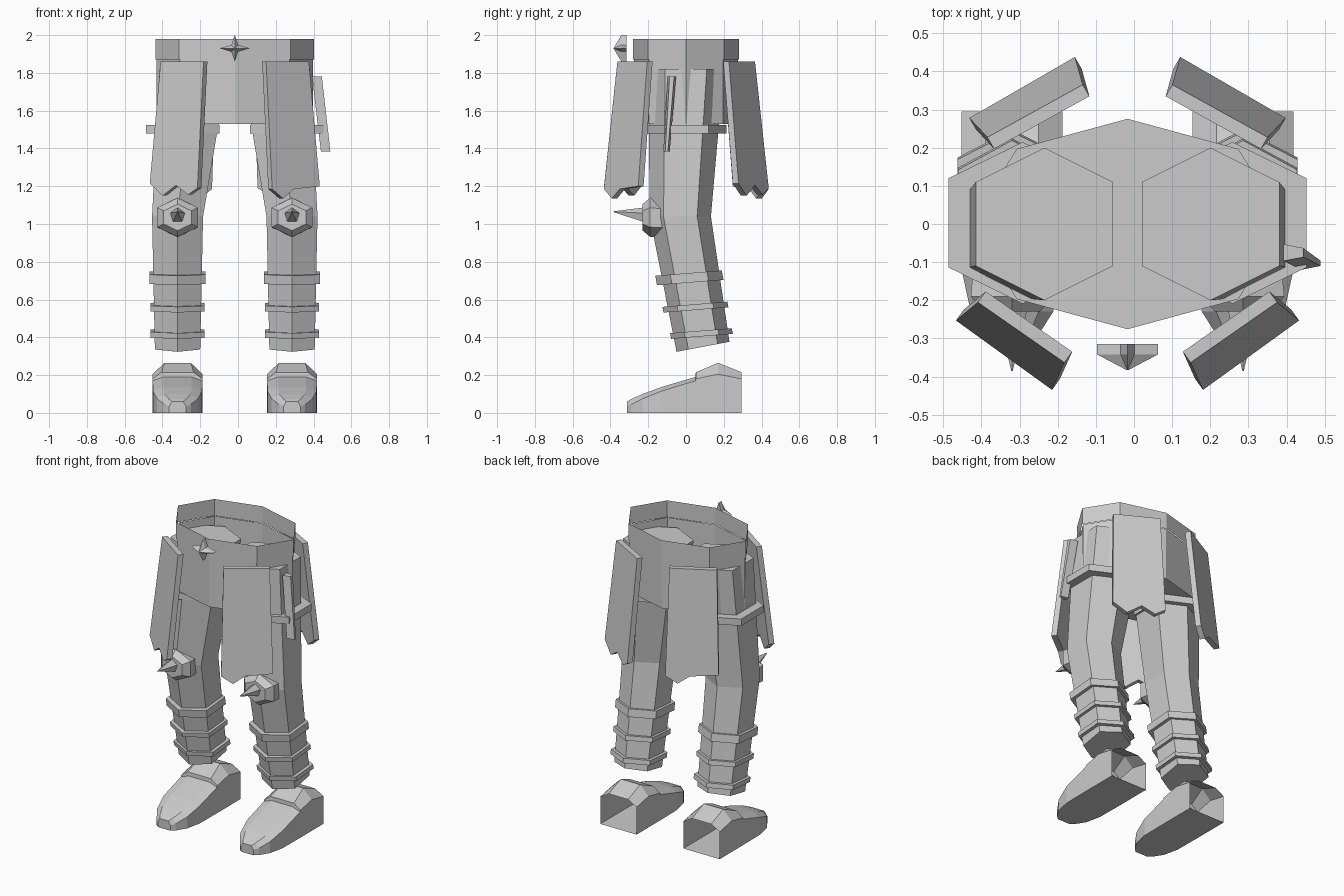
import bpy, math
from mathutils import Vector

if "Cube" in bpy.data.objects:
    bpy.data.objects.remove(bpy.data.objects["Cube"])

AX = -0.017  # mirror axis of the paired parts
grey = bpy.data.materials.new("plain grey")
grey.diffuse_color = (0.6, 0.6, 0.6, 1)
grey.use_nodes = True
grey.node_tree.nodes["Principled BSDF"].inputs["Base Color"].default_value = grey.diffuse_color


def make(name, verts, faces):
    me = bpy.data.meshes.new(name)
    me.from_pydata([tuple(v) for v in verts], [], faces)
    me.materials.append(grey)
    ob = bpy.data.objects.new(name, me)
    bpy.context.collection.objects.link(ob)
    bpy.context.view_layer.objects.active = ob
    bpy.ops.object.mode_set(mode='EDIT')
    bpy.ops.mesh.select_all(action='SELECT')
    bpy.ops.mesh.normals_make_consistent(inside=False)
    bpy.ops.object.mode_set(mode='OBJECT')
    return ob


def loft(name, rings, start=True, end=True):
    """Skin a list of equal-length vertex rings, with optional end caps."""
    n = len(rings[0])
    faces = [(r * n + i, r * n + (i + 1) % n, (r + 1) * n + (i + 1) % n, (r + 1) * n + i)
             for r in range(len(rings) - 1) for i in range(n)]
    if start:
        faces.append(tuple(reversed(range(n))))
    if end:
        faces.append(tuple((len(rings) - 1) * n + i for i in range(n)))
    return make(name, [v for r in rings for v in r], faces)


def hexagon(cx, cy, z, hw, ry, tilt):
    """Leg cross-section: flat on the sides, pointed front and back."""
    pts = [(0, -1), (1, -.55), (1, .55), (0, 1), (-1, .55), (-1, -.55)]
    return [(cx + hw * a, cy + ry * b, z + tilt * ry * b) for a, b in pts]


def disc(cx, y, cz, r, n, rz=None):
    """Ring of points facing the front, first point up."""
    return [(cx + r * math.sin(math.tau * i / n), y,
             cz + (rz or r) * math.cos(math.tau * i / n)) for i in range(n)]


# Hips and belt: open-topped octagonal shells
def octagon(z, s=1.0):
    pts = [(0, .28), (.295, .2), (.42, 0), (.295, -.2), (0, -.28), (-.295, -.2), (-.42, 0), (-.295, .2)]
    return [(AX + s * x, s * y, z) for x, y in pts]


loft("belt", [octagon(1.87), octagon(1.98)], False, False)
loft("hips", [octagon(1.53, .985), octagon(1.87, .985)], True, False)

# Four-pointed star buckle
star = [(0, .07), (.018, .018), (.08, 0), (.018, -.018), (0, -.07), (-.018, -.018), (-.08, 0), (-.018, .018)]
loft("star_buckle", [[(AX + s * x, y, 1.93 + s * z) for x, z in star]
                     for y, s in ((-.315, 1), (-.342, 1), (-.383, .03))])

for side, sx in (("right", -1), ("left", 1)):
    X = AX + sx * .303
    # Bent leg
    loft(side + "_leg", [hexagon(AX + sx * .218, 0, 1.82, .18, .2, 0),
                         hexagon(X, -.03, 1.04, .135, .162, 0),
                         hexagon(X, .09, .35, .12, .14, .19)])
    # Thigh strap
    loft(side + "_thigh_strap", [hexagon(AX + sx * .275, .003, z, .195, .212, 0) for z in (1.48, 1.525)])
    # Shin bands
    for i, (z, y, hw, ry) in enumerate(((.715, .018, .148, .176), (.56, .05, .142, .172), (.42, .082, .143, .163))):
        h = .025 if i == 0 else .015
        loft(f"{side}_shin_band_{i + 1}", [hexagon(X, y - .18 * dz, z + dz, hw, ry, .08) for dz in (-h, h)])
    # Knee pad and spike
    loft(side + "_knee_pad", [disc(X, -.125, 1.03, .118, 6, .1), disc(X, -.19, 1.035, .125, 6, .103),
                              disc(X, -.23, 1.035, .085, 6, .07)])
    loft(side + "_knee_spike", [disc(X, -.225, 1.045, .042, 5), disc(X, -.385, 1.065, .002, 5)])
    # Boot: open at the heel, rounded toe
    prof = [(-.312, .045, .035, .03, .06), (-.29, .07, .045, .045, .073), (-.23, .108, .075, .07, .1),
            (-.13, .13, .115, .075, .137), (.05, .132, .17, .075, .19), (.052, .132, .18, .085, .215),
            (.17, .132, .205, .07, .265), (.295, .132, .18, .07, .215)]
    loft(side + "_boot", [[(X + a, y, b) for a, b in ((-w, 0), (-w, h), (-tw, t), (tw, t), (w, h), (w, 0))]
                          for y, w, h, tw, t in prof], True, False)


# Skirt plates with torn lower edges, leaning outwards
def skirt_plate(name, top_in, top_out, low_in, low_out, teeth, sx):
    ti, to = Vector((*top_in, 1.86)), Vector((*top_out, 1.86))
    li, lo = Vector((*low_in, 1.2)), Vector((*low_out, 1.2))
    d = (lo - li).normalized()
    n = Vector((d.y, -d.x, 0))
    if n.y * li.y < 0:
        n = -n
    t = n * .035
    inner = [ti] + [li.lerp(lo, u) - t + Vector((0, 0, z - 1.2)) for u, z in teeth] + [to]
    outline = [[Vector((AX + sx * p.x, p.y, p.z)) for p in ring]
               for ring in (inner, [p + t for p in inner])]
    loft(name, outline)


single = [(0, 1.185), (.23, 1.135), (.46, 1.185), (1, 1.2)]
double = [(0, 1.19), (.2, 1.155), (.45, 1.205), (.73, 1.15), (1, 1.215)]
for side, sx in (("right", -1), ("left", 1)):
    skirt_plate(side + "_front_skirt_plate", (.145, -.335), (.372, -.177), (.198, -.435), (.45, -.253),
                double if sx < 0 else single, sx)
    skirt_plate(side + "_back_skirt_plate", (.1, .335), (.35, .197), (.138, .438), (.415, .278),
                single if sx < 0 else double, sx)

# Sheathed blade on the left thigh
loft("thigh_blade", [[(x + a, y + b, z) for a, b in ((-w, -h), (w, -h + .01), (w, h), (-w, h + .01))]
                     for x, y, z, w, h in ((.464, -.108, 1.385, .025, .012), (.418, -.08, 1.78, .026, .017))])
